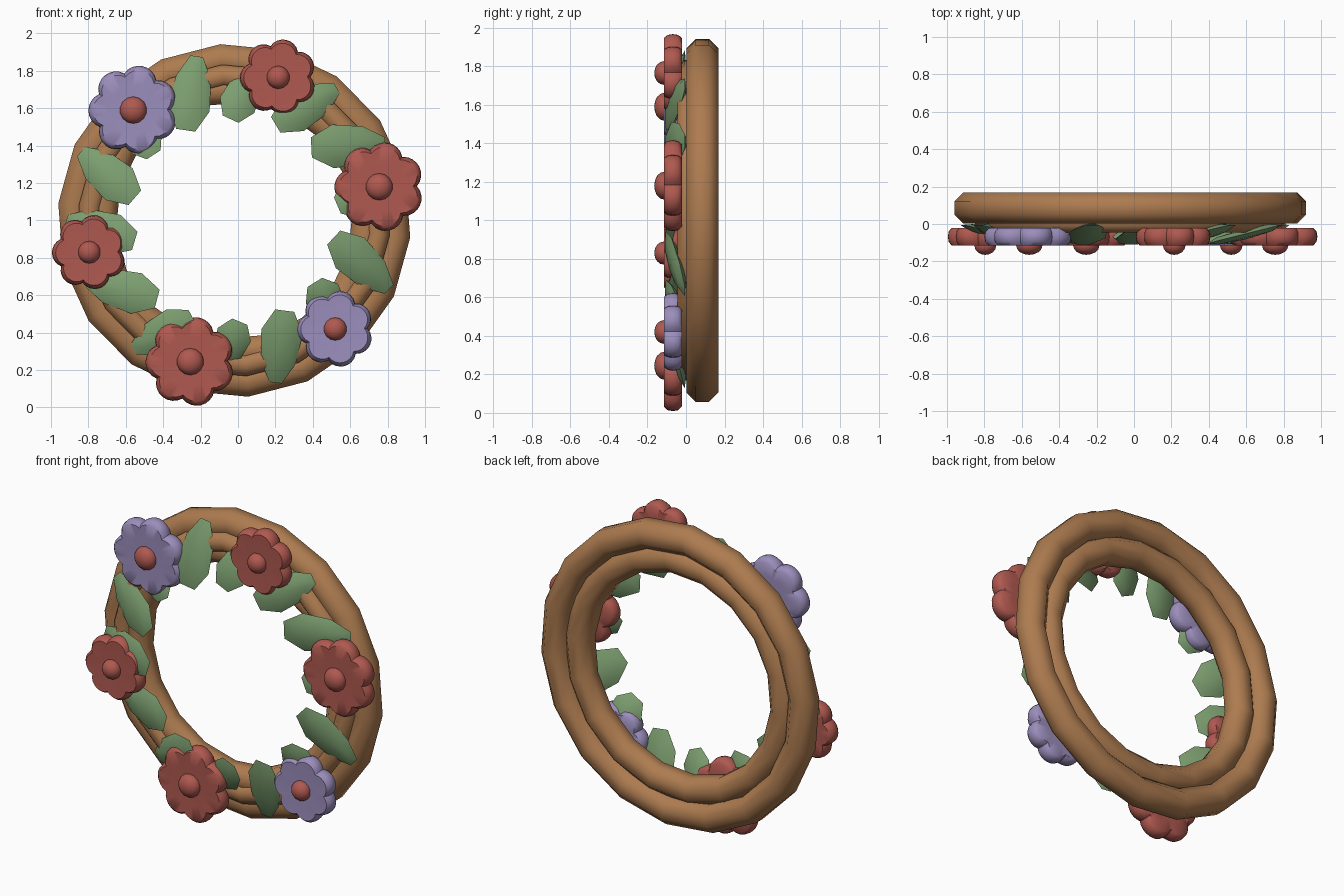
import bpy, bmesh, math
from mathutils import Vector, Matrix

if "Cube" in bpy.data.objects:
    bpy.data.objects.remove(bpy.data.objects["Cube"])


def mat(name, rgb):
    m = bpy.data.materials.new(name)
    m.diffuse_color = (*rgb, 1)
    m.use_nodes = True
    m.node_tree.nodes["Principled BSDF"].inputs["Base Color"].default_value = m.diffuse_color
    return m


BROWN = mat("vine_brown", (0.42, 0.20, 0.08))
GREEN = mat("leaf_green", (0.20, 0.34, 0.16))
RED = mat("petal_red", (0.43, 0.10, 0.08))
LILAC = mat("petal_lilac", (0.33, 0.27, 0.50))


def finish(name, bm, material, angle):
    bmesh.ops.recalc_face_normals(bm, faces=bm.faces)
    me = bpy.data.meshes.new(name)
    bm.to_mesh(me)
    bm.free()
    ob = bpy.data.objects.new(name, me)
    bpy.context.collection.objects.link(ob)
    me.materials.append(material)
    bpy.ops.object.select_all(action='DESELECT')
    ob.select_set(True)
    bpy.context.view_layer.objects.active = ob
    bpy.ops.object.shade_smooth_by_angle(angle=math.radians(angle))
    return ob


def bridge(bm, a, b):
    n = len(a)
    for i in range(n):
        bm.faces.new((a[i], a[(i + 1) % n], b[(i + 1) % n], b[i]))


# vine rings: 18 segments round, 8-sided tube
def vine_ring(name, major, minor, y, start):
    bm = bmesh.new()
    loops = []
    for i in range(18):
        t = math.radians(start + 20 * i)
        loop = []
        for j in range(8):
            p = math.radians(22.5 + 45 * j)
            r = major + minor * math.cos(p)
            loop.append(bm.verts.new((-0.02 + r * math.cos(t), y + minor * math.sin(p),
                                      1.0 + r * math.sin(t))))
        loops.append(loop)
    for i in range(18):
        bridge(bm, loops[i], loops[(i + 1) % 18])
    finish(name, bm, BROWN, 60)


vine_ring("outer_vine_ring", 0.862, 0.09, 0.085, 14.5)
vine_ring("inner_vine_ring", 0.715, 0.088, 0.06, 4.5)
vine_ring("front_vine_ring", 0.775, 0.065, 0.015, 14.5)


# flowers: scalloped disc with rounded rim, plus a domed centre
def flower(name, x, z, radius, material):
    bm = bmesh.new()
    n, petals = 56, 7
    loops = []
    for s, y in ((0.55, -0.022), (0.9, -0.022), (0.98, -0.04), (1.0, -0.068),
                 (0.98, -0.095), (0.9, -0.115), (0.55, -0.112)):
        loop = []
        for i in range(n):
            a = math.tau * i / n
            r = radius * s * (0.84 + 0.16 * abs(math.cos(petals * a / 2)) ** 0.8)
            a += math.radians(78)
            loop.append(bm.verts.new((x + r * math.cos(a), y, z + r * math.sin(a))))
        loops.append(loop)
    for a, b in zip(loops, loops[1:]):
        bridge(bm, a, b)
    bm.faces.new(loops[0])
    bm.faces.new(loops[-1])
    finish(name + "_petals", bm, material, 50)

    bm = bmesh.new()
    c = radius * 0.3
    m = (Matrix.Translation((x, -0.115, z)) @ Matrix.Diagonal((c, 0.05, c, 1))
         @ Matrix.Rotation(math.pi / 2, 4, 'X'))
    bmesh.ops.create_uvsphere(bm, u_segments=14, v_segments=8, radius=1, matrix=m)
    finish(name + "_centre", bm, RED, 60)


flower("top_flower", 0.215, 1.765, 0.205, RED)
flower("right_flower", 0.755, 1.18, 0.24, RED)
flower("lower_right_flower", 0.52, 0.42, 0.205, LILAC)
flower("bottom_flower", -0.255, 0.245, 0.24, RED)
flower("left_flower", -0.795, 0.83, 0.2, RED)
flower("upper_left_flower", -0.56, 1.59, 0.24, LILAC)


# leaves: flattened octagonal blades, inner tip leaning forward
def leaf(name, x0, z0, x1, z1, width):
    a, b = Vector((x0, -0.105, z0)), Vector((x1, -0.005, z1))
    u = (b - a).normalized()
    w = u.cross(Vector((0, 1, 0))).normalized()
    n = w.cross(u)
    mid, half = (a + b) / 2, (b - a).length / 2
    bm = bmesh.new()
    bmesh.ops.create_uvsphere(bm, u_segments=8, v_segments=4, radius=1,
                              matrix=Matrix.Rotation(math.radians(22.5), 4, 'Z'))
    for v in bm.verts:
        c = v.co.copy()
        v.co = (mid + u * c.x * half * 1.07
                + w * c.y * (1 - 0.22 * c.x) * width * 0.53 + n * c.z * 0.028)
    finish(name, bm, GREEN, 30)


LEAVES = [  # inner tip x, z, outer tip x, z, width
    (-0.28, 1.48, -0.22, 1.88, 0.21), (-0.04, 1.54, 0.08, 1.80, 0.19),
    (0.20, 1.51, 0.53, 1.71, 0.20), (0.39, 1.39, 0.79, 1.41, 0.22),
    (0.53, 1.08, 0.74, 1.17, 0.19), (0.51, 0.91, 0.81, 0.63, 0.21),
    (0.41, 0.67, 0.54, 0.46, 0.19), (0.25, 0.52, 0.20, 0.13, 0.21),
    (0.01, 0.46, -0.09, 0.22, 0.18), (-0.24, 0.48, -0.56, 0.31, 0.20),
    (-0.43, 0.58, -0.81, 0.68, 0.21), (-0.55, 0.89, -0.92, 1.00, 0.21),
    (-0.55, 1.12, -0.84, 1.37, 0.21), (-0.45, 1.35, -0.58, 1.55, 0.18),
]
for i, args in enumerate(LEAVES):
    leaf(f"leaf_{i + 1:02d}", *args)
